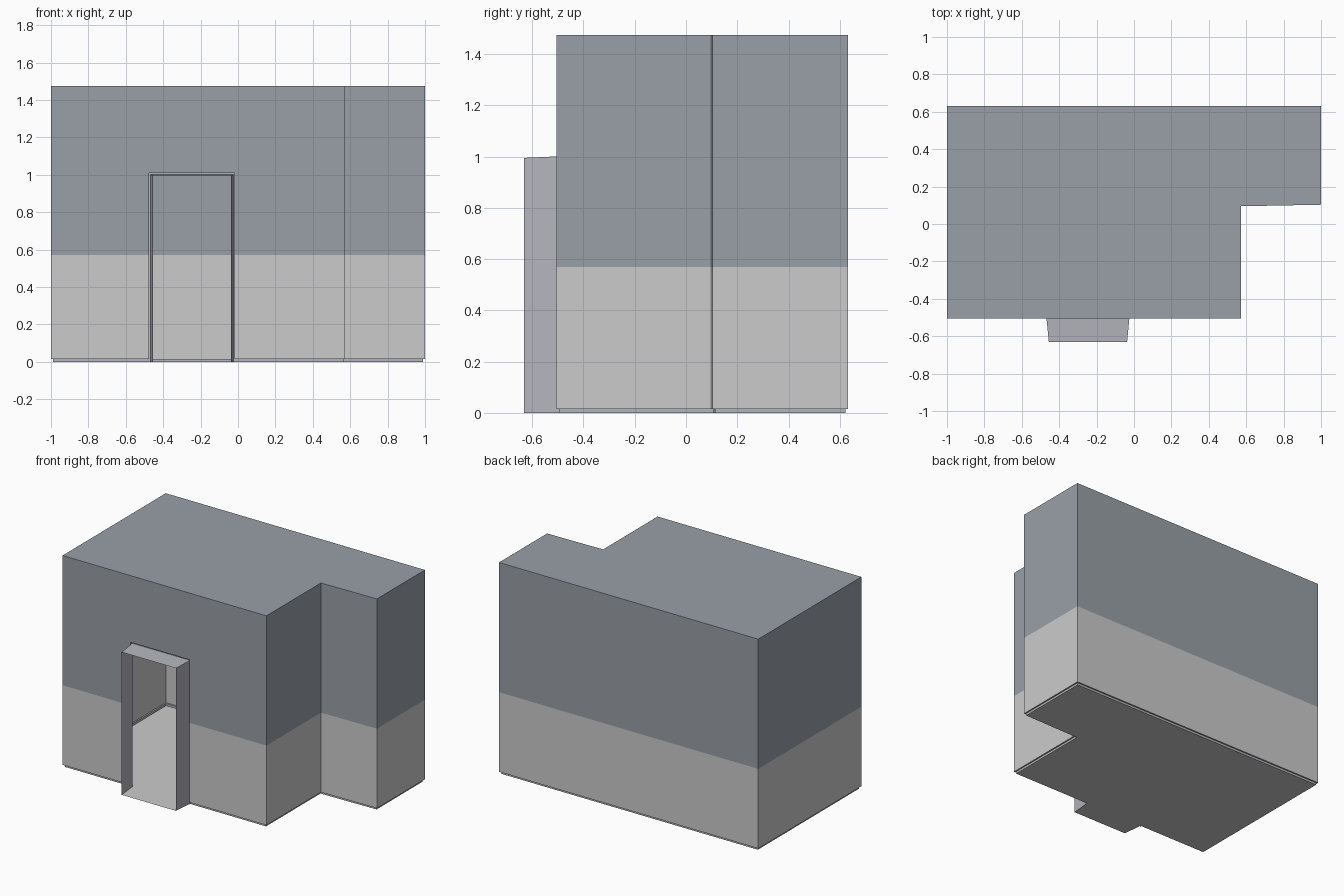
import bpy, bmesh

if "Cube" in bpy.data.objects:
    bpy.data.objects.remove(bpy.data.objects["Cube"])

FRONT, BACK = -0.505, 0.632
HEIGHT, SPLIT, BASE = 1.475, 0.57, 0.015
DOOR_L, DOOR_R, DOOR_TOP = -0.475, -0.02, 1.01
INSET = 0.01


def material(name, rgb):
    m = bpy.data.materials.new(name)
    m.diffuse_color = (*rgb, 1)
    m.use_nodes = True
    m.node_tree.nodes["Principled BSDF"].inputs["Base Color"].default_value = m.diffuse_color
    return m


blue = material("blue_grey_paint", (0.32, 0.35, 0.39))
trim = material("pale_trim", (0.46, 0.46, 0.51))


def build(name, quads_and_polys, mat=None):
    bm = bmesh.new()
    for poly in quads_and_polys:
        bm.faces.new([bm.verts.new(p) for p in poly])
    bmesh.ops.remove_doubles(bm, verts=bm.verts, dist=1e-5)
    me = bpy.data.meshes.new(name)
    bm.to_mesh(me)
    bm.free()
    ob = bpy.data.objects.new(name, me)
    bpy.context.collection.objects.link(ob)
    if mat:
        me.materials.append(mat)
    return ob


def loft(a, b):
    """Quads joining two open paths of equal length."""
    return [(a[i], a[i + 1], b[i + 1], b[i]) for i in range(len(a) - 1)]


def at(path, z):
    return [(x, y, z) for x, y in path]


def arch(l, r, top, y):
    return [(r, y, 0), (r, y, top), (l, y, top), (l, y, 0)]


# Room outline, counter-clockwise from one side of the doorway to the other
outline = [(DOOR_R, FRONT), (0.573, FRONT), (0.573, 0.095), (1, 0.103),
           (1, BACK), (-1, BACK), (-1, FRONT), (DOOR_L, FRONT)]
d = INSET
inner = [(DOOR_R, FRONT + d), (0.573 - d, FRONT + d), (0.573 - d, 0.095 + d),
         (1 - d, 0.103 + d), (1 - d, BACK - d), (-1 + d, BACK - d),
         (-1 + d, FRONT + d), (DOOR_L, FRONT + d)]

# Walls in two paint bands, with the doorway left open
build("lower_wall", loft(at(outline, BASE), at(outline, SPLIT)))
header = [(DOOR_L, FRONT), (DOOR_R, FRONT)]
build("upper_wall",
      loft(at(outline, SPLIT), at(outline, DOOR_TOP))
      + loft(at(outline, DOOR_TOP), at(outline, HEIGHT))
      + loft(at(header, DOOR_TOP), at(header, HEIGHT)), blue)

# Ceiling
build("ceiling", [at(outline, HEIGHT)], blue)

# Skirting board stepping into the room
build("skirting_board",
      loft(at(inner, 0), at(inner, BASE))
      + loft(at(inner, BASE), at(outline, BASE)), trim)

# Door frame and the slightly tapering passage in front of it
hole = arch(DOOR_L, DOOR_R, DOOR_TOP, FRONT)
frame_outer = arch(DOOR_L, DOOR_R, DOOR_TOP, FRONT + INSET)
frame_inner = arch(-0.469, -0.024, 1.001, FRONT + INSET)
mouth = arch(-0.455, -0.037, 0.995, -0.632)
build("door_frame", loft(frame_outer, hole) + loft(frame_inner, frame_outer), trim)
build("door_passage", loft(mouth, frame_inner), trim)

# Floor of the room and of the passage
threshold = [mouth[0], frame_inner[0], frame_inner[3], mouth[3]]
build("floor", [at(inner, 0)[::-1]])
build("passage_floor", [threshold[::-1]])
